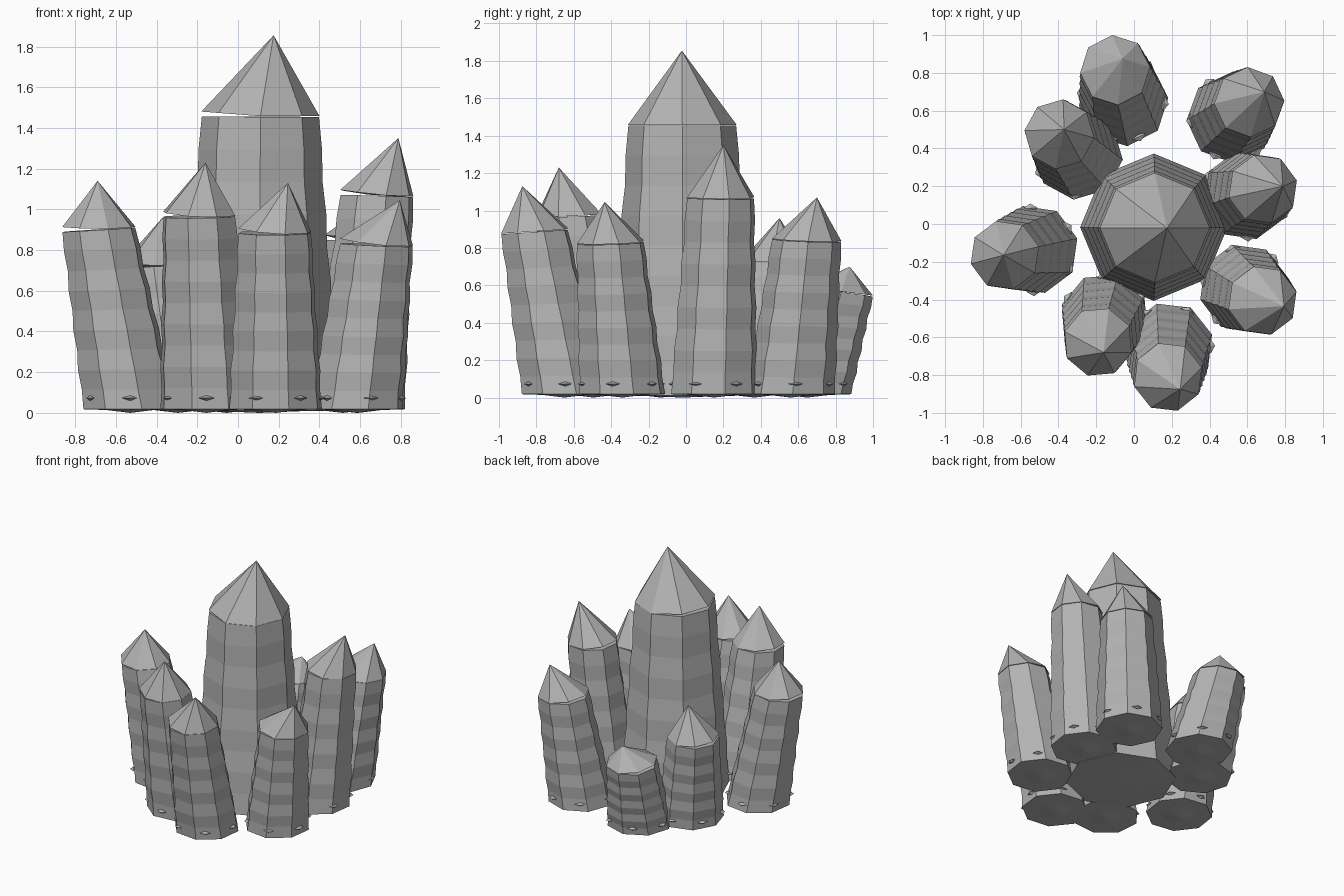
import bpy, bmesh
from math import sin, cos, pi, atan2, hypot
from mathutils import Vector, Matrix

cube = bpy.data.objects.get("Cube")
if cube:
    bpy.data.objects.remove(cube, do_unlink=True)

grey = bpy.data.materials.new("crystal_grey")
grey.use_nodes = True
colour = (0.45, 0.45, 0.45, 1)
grey.diffuse_color = colour
grey.node_tree.nodes["Principled BSDF"].inputs["Base Color"].default_value = colour

SIDES = 8
STEPS = 9


def add_object(name, bm):
    bmesh.ops.recalc_face_normals(bm, faces=bm.faces)
    mesh = bpy.data.meshes.new(name)
    bm.to_mesh(mesh)
    bm.free()
    mesh.materials.append(grey)
    obj = bpy.data.objects.new(name, mesh)
    bpy.context.collection.objects.link(obj)
    return obj


def ring(bm, centre, radius, turn, slope=(0, 0), lift=0):
    """Octagon of vertices, tipped by slope and lifted on its -x side."""
    verts = []
    for i in range(SIDES):
        a = turn + 2 * pi * i / SIDES
        dx, dy = radius * cos(a), radius * sin(a)
        dz = -slope[0] * dx - slope[1] * dy + lift * max(0, -cos(a))
        verts.append(bm.verts.new(centre + Vector((dx, dy, dz))))
    return verts


def bridge(bm, low, high):
    for i in range(SIDES):
        j = (i + 1) % SIDES
        bm.faces.new((low[i], low[j], high[j], high[i]))


def fan(bm, rim, point):
    tip = bm.verts.new(point)
    for i in range(SIDES):
        bm.faces.new((rim[i], rim[(i + 1) % SIDES], tip))


def crystal(name, base, top, apex, r_base, r_top, turn, chips=True):
    base, top, apex = Vector(base), Vector(top), Vector(apex)
    lean = (top - base) / (top.z - base.z)
    slope = (lean.x * 0.35, lean.y * 0.35)

    # Tapered shaft with faint growth ridges
    bm = bmesh.new()
    rings = []
    for k in range(STEPS + 1):
        t = k / STEPS
        ridge = 0.004 * (-1) ** k if 0 < k < STEPS else 0
        rings.append(ring(bm, base.lerp(top, t), r_base + (r_top - r_base) * t + ridge,
                          turn, (slope[0] * t, slope[1] * t)))
    for low, high in zip(rings, rings[1:]):
        bridge(bm, low, high)
    bm.faces.new(rings[-1])
    # Shallow boss under the foot
    inner = ring(bm, base - Vector((0, 0, 0.004)), r_base * 0.5, turn)
    bridge(bm, inner, rings[0])
    fan(bm, inner, base - Vector((0, 0, base.z)))
    add_object(name + "_shaft", bm)

    # Pointed cap, slightly parted from the shaft on one side
    bm = bmesh.new()
    rim = ring(bm, top + Vector((0, 0, 0.003)), r_top * 1.01, turn, slope, 0.022)
    fan(bm, rim, apex)
    bm.faces.new(rim)
    add_object(name + "_cap", bm)

    # Small chips around the foot
    if chips:
        bm = bmesh.new()
        for i in range(6):
            a = turn + 2 * pi * (i + 0.3) / 6
            spot = base + lean * 0.055 + Vector((cos(a), sin(a), 0)) * r_base * 0.93
            place = (Matrix.Translation(spot) @ Matrix.Rotation(a, 4, "Z")
                     @ Matrix.Diagonal((0.025, 0.04, 0.013, 1)))
            bmesh.ops.create_cone(bm, segments=4, radius1=1, radius2=0, depth=1,
                                  matrix=place @ Matrix.Translation((0, 0, 0.5)))
            bmesh.ops.create_cone(bm, segments=4, radius1=0, radius2=1, depth=1,
                                  matrix=place @ Matrix.Translation((0, 0, -0.5)))
        add_object(name + "_chips", bm)


# Large middle crystal
crystal("middle_crystal", (0.105, -0.017, 0.012), (0.11, -0.02, 1.455),
        (0.175, -0.022, 1.855), 0.39, 0.288, 0, chips=False)

# Leaning outer crystals: base xy, top xyz, apex xyz
outer = {
    "left": ((-0.53, -0.135), (-0.684, -0.165, 0.9), (-0.69, -0.165, 1.14)),
    "front_left": ((-0.155, -0.495), (-0.19, -0.625, 0.965), (-0.16, -0.68, 1.23)),
    "front": ((0.185, -0.65), (0.18, -0.81, 0.885), (0.245, -0.875, 1.13)),
    "front_right": ((0.58, -0.34), (0.68, -0.405, 0.825), (0.795, -0.435, 1.045)),
    "right": ((0.59, 0.15), (0.682, 0.185, 1.065), (0.788, 0.2, 1.35)),
    "back_right": ((0.515, 0.56), (0.61, 0.645, 0.84), (0.69, 0.70, 1.07)),
    "back": ((-0.055, 0.648), (-0.1, 0.815, 0.56), (-0.06, 0.875, 0.7)),
    "back_left": ((-0.295, 0.365), (-0.395, 0.475, 0.71), (-0.37, 0.50, 0.96)),
}
for side, (foot, top, apex) in outer.items():
    crystal(side + "_crystal", (*foot, 0.018), top, apex, 0.237, 0.184,
            atan2(foot[1], foot[0]))
